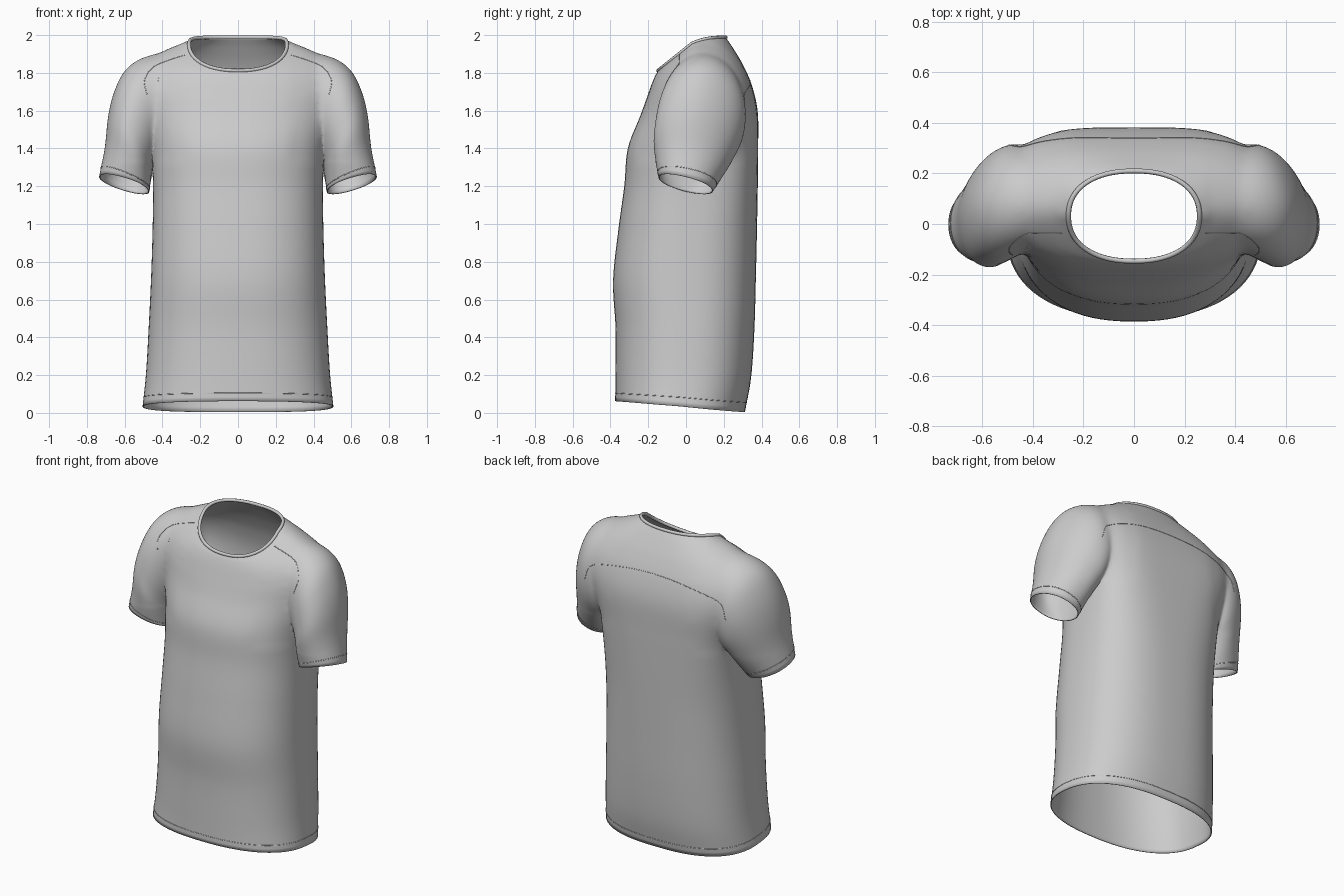
import bpy, bmesh, math
from mathutils import Vector
from mathutils.bvhtree import BVHTree

if "Cube" in bpy.data.objects:
    bpy.data.objects.remove(bpy.data.objects["Cube"])

N = 80      # points around each loop
SUB = 7     # interpolated loops between key sections


def spline(keys, sub=SUB):
    """Catmull-Rom interpolation through tuples of numbers."""
    out = []
    for i in range(len(keys) - 1):
        p1, p2 = keys[i], keys[i + 1]
        p0 = keys[i - 1] if i else [2 * a - b for a, b in zip(p1, p2)]
        p3 = keys[i + 2] if i + 2 < len(keys) else [2 * b - a for a, b in zip(p1, p2)]
        for k in range(sub):
            t = k / sub
            out.append([0.5 * (2 * b + (c - a) * t + (2 * a - 5 * b + 4 * c - d) * t * t
                               + (3 * b - a - 3 * c + d) * t ** 3)
                        for a, b, c, d in zip(p0, p1, p2, p3)])
    return out + [list(keys[-1])]


def superpoint(k, n):
    a = 2 * math.pi * k / N
    c, s = math.cos(a), math.sin(a)
    return math.copysign(abs(c) ** (2 / n), c), math.copysign(abs(s) ** (2 / n), s)


def torso_loop(key):
    w, zs, yf, zf, yb, zb, nb = key
    yc, ry = (yf + yb) / 2, (yb - yf) / 2
    pts = []
    for k in range(N):
        c, s = superpoint(k, min(2.35, nb) if k > N / 2 else nb)
        if s < 0:
            z = zs + (zf - zs) * -s
        else:
            z = zs + (zb - zs) * (1 - (1 - min(s, 1)) ** (2.5 if zb > zs else 1.2))
        pts.append(Vector((w * c, yc + ry * s, z)))
    return pts


def sleeve_loop(key, side):
    xi, zi, xo, zo, yf, yb, tilt = key
    pts = []
    for k in range(N):
        c, s = superpoint(k, 2.15)
        skew = .05 * (1 - tilt / .035) * max(s, 0)
        pts.append(Vector((side * ((xi + xo) / 2 + (xo - xi) / 2 * c - skew),
                           (yf + yb) / 2 + (yb - yf) / 2 * s,
                           (zi + zo) / 2 + (zo - zi) / 2 * c - tilt * s)))
    return pts


def loft(name, loops):
    """Closed loft with a fan cap at each end; returns object and cap centres."""
    bm = bmesh.new()
    rows = [[bm.verts.new(p) for p in lp] for lp in loops]
    for a, b in zip(rows, rows[1:]):
        for k in range(N):
            bm.faces.new((a[k], a[(k + 1) % N], b[(k + 1) % N], b[k]))
    centres = []
    for lp, row in ((loops[0], rows[0]), (loops[-1], rows[-1])):
        mid = sum(lp, Vector()) / N
        centres.append(mid)
        v = bm.verts.new(mid)
        for k in range(N):
            bm.faces.new((row[k], row[(k + 1) % N], v))
    bmesh.ops.recalc_face_normals(bm, faces=bm.faces)
    me = bpy.data.meshes.new(name)
    bm.to_mesh(me)
    bm.free()
    ob = bpy.data.objects.new(name, me)
    bpy.context.collection.objects.link(ob)
    return ob, centres


def cord(name, pts, radius, cyclic=False):
    cu = bpy.data.curves.new(name, 'CURVE')
    cu.dimensions = '3D'
    cu.bevel_depth = radius
    cu.bevel_resolution = 2
    sp = cu.splines.new('POLY')
    sp.points.add(len(pts) - 1)
    for q, p in zip(sp.points, pts):
        q.co = (*p, 1)
    sp.use_cyclic_u = cyclic
    bpy.context.collection.objects.link(bpy.data.objects.new(name, cu))


# Torso sections: half width, side z, front y, front z, back y, back z, back squareness
torso_keys = [
    (.505, .035, -.375, .062, .312, .004, 2.5),
    (.487, .21, -.373, .22, .345, .19, 2.5),
    (.473, .45, -.373, .45, .362, .44, 2.5),
    (.46, .72, -.386, .70, .37, .72, 2.6),
    (.452, .98, -.358, .97, .376, .98, 2.7),
    (.45, 1.20, -.327, 1.20, .38, 1.20, 3.0),
    (.462, 1.40, -.308, 1.40, .382, 1.40, 3.4),
    (.50, 1.60, -.243, 1.57, .38, 1.59, 3.7),
    (.515, 1.77, -.207, 1.67, .35, 1.73, 3.5),
    (.465, 1.885, -.182, 1.74, .303, 1.84, 3.0),
    (.365, 1.933, -.163, 1.785, .25, 1.93, 2.5),
    (.259, 1.955, -.147, 1.812, .21, 1.988, 2.25)]
torso_loops = [torso_loop(k) for k in spline(torso_keys)]
shirt, caps = loft("shirt", torso_loops)

# Sleeve sections: inner x, z, outer x, z, front y, back y, cuff tilt
sleeve_keys = [
    (.36, 1.42, .31, 1.90, -.08, .25, 0),
    (.42, 1.37, .475, 1.893, -.12, .30, 0),
    (.435, 1.335, .59, 1.828, -.15, .318, 0),
    (.447, 1.305, .655, 1.71, -.165, .306, .005),
    (.455, 1.28, .69, 1.57, -.173, .272, .012),
    (.462, 1.235, .705, 1.41, -.163, .215, .024),
    (.47, 1.172, .735, 1.25, -.145, .142, .035)]
for side, word in ((1, "left"), (-1, "right")):
    loops = [sleeve_loop(k, side) for k in spline(sleeve_keys)]
    sleeve, c = loft("sleeve", loops)
    caps += c
    mod = shirt.modifiers.new("join_sleeve", 'BOOLEAN')
    mod.operation, mod.solver, mod.object = 'UNION', 'EXACT', sleeve
    bpy.context.view_layer.objects.active = shirt
    bpy.ops.object.modifier_apply(modifier=mod.name)
    bpy.data.objects.remove(sleeve)
    cord(word + "_cuff_seam", loops[-3], .002, True)

# Open the hem, neck and cuffs, then soften the armhole joins
bm = bmesh.new()
bm.from_mesh(shirt.data)
bmesh.ops.delete(bm, geom=[v for v in bm.verts if any((v.co - c).length < 1e-3 for c in caps)],
                 context='VERTS')
bmesh.ops.remove_doubles(bm, verts=bm.verts, dist=.005)
soft = [v for v in bm.verts if abs(v.co.x) > .29 and v.co.z > 1.33]
for _ in range(10):
    bmesh.ops.smooth_vert(bm, verts=soft, factor=.5,
                          use_axis_x=True, use_axis_y=True, use_axis_z=True)
for f in bm.faces:
    f.smooth = True
bm.normal_update()
bm.to_mesh(shirt.data)
tree = BVHTree.FromBMesh(bm)
bm.free()
solid = shirt.modifiers.new("cloth", 'SOLIDIFY')
solid.thickness, solid.offset = .006, -1

# Neck binding and hem seam follow the torso loops
cord("neckband", torso_loops[-1], .010, True)
cord("hem_seam", torso_loops[2], .002, True)

# Yoke seams projected on to the front and back, as (x, z)
front = [(.28, 1.895), (.36, 1.87), (.45, 1.83), (.495, 1.76), (.48, 1.68)]
back = [(-.5, 1.58), (-.45, 1.68), (-.25, 1.74), (0, 1.76), (.25, 1.74), (.45, 1.68), (.5, 1.58)]
for name, path, d in (("left_yoke_seam", front, 1),
                      ("right_yoke_seam", [(-x, z) for x, z in front], 1),
                      ("back_yoke_seam", back, -1)):
    hits = [tree.ray_cast(Vector((x, -2 * d, z)), Vector((0, d, 0)))[0] for x, z in spline(path)]
    cord(name, [h for h in hits if h], .002)
